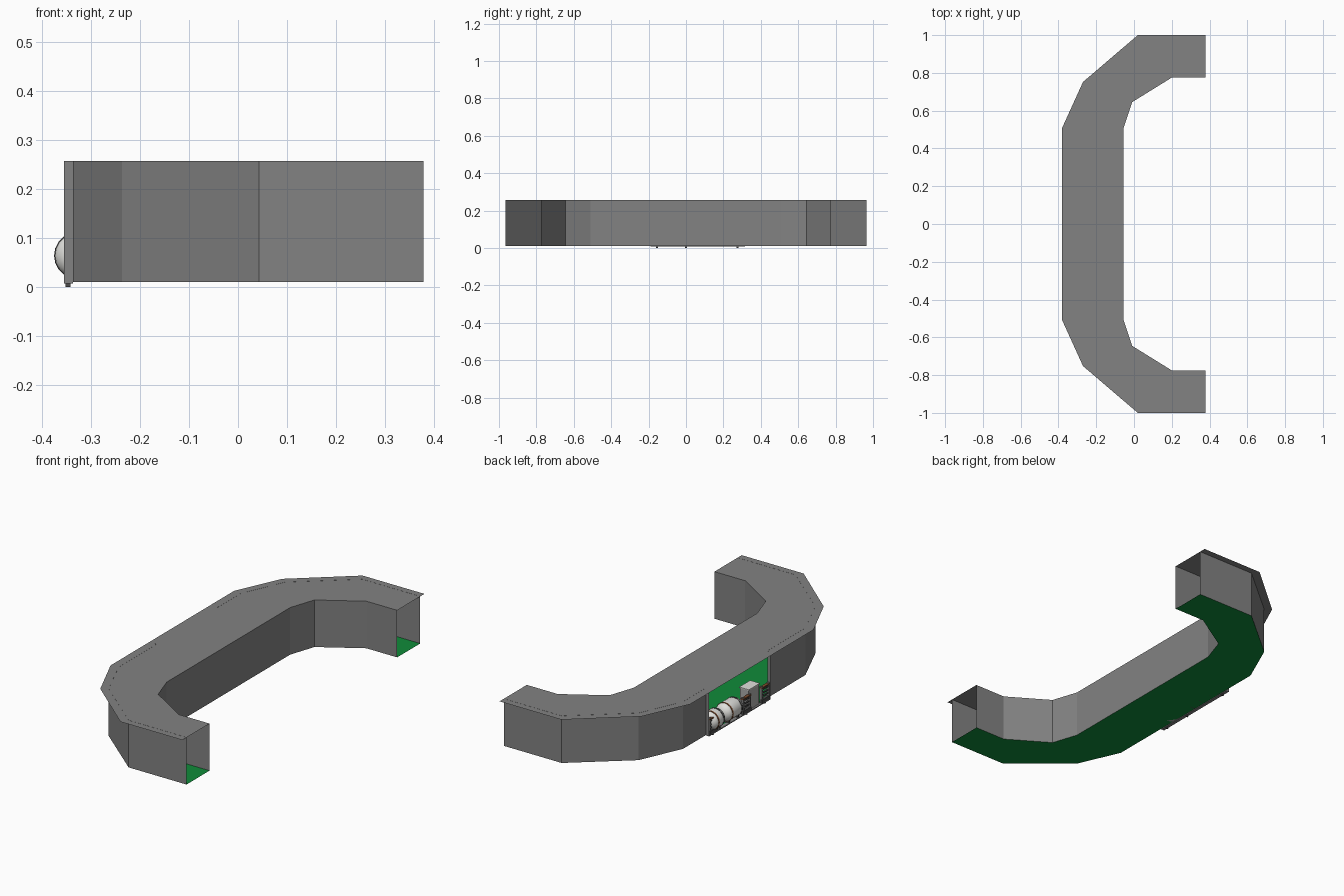
import bpy, bmesh, math
from mathutils import Matrix

if "Cube" in bpy.data.objects:
    bpy.data.objects.remove(bpy.data.objects["Cube"])


def material(name, rgb):
    m = bpy.data.materials.new(name)
    m.diffuse_color = (*rgb, 1)
    m.use_nodes = True
    m.node_tree.nodes["Principled BSDF"].inputs["Base Color"].default_value = m.diffuse_color
    return m


GREY = material("concrete grey", (0.225, 0.225, 0.225))
GREEN = material("floor green", (0.005, 0.26, 0.042))
WHITE = material("tank white", (0.75, 0.75, 0.72))
LIGHT = material("cabinet grey", (0.42, 0.42, 0.41))
DARK = material("dark metal", (0.07, 0.07, 0.07))
BROWN = material("rust brown", (0.22, 0.08, 0.03))


def finish(name, bm, mat, smooth=False):
    me = bpy.data.meshes.new(name)
    bm.to_mesh(me)
    bm.free()
    me.materials.append(mat)
    ob = bpy.data.objects.new(name, me)
    bpy.context.collection.objects.link(ob)
    if smooth:
        for p in me.polygons:
            p.use_smooth = True
    return ob


def mirrored(half):
    """Continue a half outline (from +y end to middle) to the -y end."""
    return half + [(x, -y) for x, y in reversed(half)]


def strip(name, a, b, mat):
    """Quads between two equally long 3D paths."""
    bm = bmesh.new()
    va = [bm.verts.new(p) for p in a]
    vb = [bm.verts.new(p) for p in b]
    for i in range(len(a) - 1):
        bm.faces.new((va[i], va[i + 1], vb[i + 1], vb[i]))
    return finish(name, bm, mat)


def at(path, z):
    return [(x, y, z) for x, y in path]


def box(name, x0, x1, y0, y1, z0, z1, mat):
    bm = bmesh.new()
    bmesh.ops.create_cube(bm, size=1)
    bm.transform(Matrix.Translation(((x0 + x1) / 2, (y0 + y1) / 2, (z0 + z1) / 2))
                 @ Matrix.Diagonal((x1 - x0, y1 - y0, z1 - z0, 1)))
    return finish(name, bm, mat)


def lathe_y(name, profile, cx, cz, mat, n=20, smooth=True):
    """Surface of revolution about a y-parallel axis; profile is (y, radius)."""
    bm = bmesh.new()
    rings = [[bm.verts.new((cx + r * math.cos(k * math.tau / n), y,
                            cz + r * math.sin(k * math.tau / n))) for k in range(n)]
             for y, r in profile]
    for p, q in zip(rings, rings[1:]):
        for k in range(n):
            j = (k + 1) % n
            bm.faces.new((p[k], p[j], q[j], q[k]))
    bmesh.ops.remove_doubles(bm, verts=bm.verts, dist=1e-5)
    bmesh.ops.recalc_face_normals(bm, faces=bm.faces)
    return finish(name, bm, mat, smooth)


# Plan outlines
Z0, Z1 = 0.01, 0.256
roof_out = mirrored([(0.378, 1), (0.02, 1), (-0.27, 0.752), (-0.38, 0.51)])
inner = mirrored([(0.378, 0.775), (0.2, 0.775), (-0.01, 0.645), (-0.055, 0.51)])
wall_half = [(0.378, 0.965), (0.043, 0.965), (-0.237, 0.73), (-0.337, 0.505)]
wall_out = mirrored(wall_half)

# Shell: roof, floor, inner wall
strip("roof", at(roof_out, Z1), at(inner, Z1), GREY)
strip("floor", at(wall_out, Z0), at(inner, Z0), GREEN)
strip("inner_wall", at(inner, Z0), at(inner, Z1), GREY)

# Outer wall in two runs, each ending in a jamb beside the opening
for name, s, end in (("outer_wall_back", 1, 0.315), ("outer_wall_front", -1, -0.19)):
    run = [(x, s * y) for x, y in wall_half] + [(-0.337, end), (-0.355, end)]
    strip(name, at(run, Z0), at(run, Z1 + 0.0005), GREY)

# Sill under the opening
box("opening_sill", -0.355, -0.337, -0.19, 0.315, 0.007, 0.012, GREY)

# Storage tanks with domed ends and straps
CX, CZ, R = -0.327, 0.064, 0.047
for name, y0, y1 in (("small_tank", 0.185, 0.295), ("large_tank", 0.035, 0.18)):
    d = 0.035
    prof = [(y0 + d - d * math.cos(t), R * math.sin(t))
            for t in (i * math.pi / 12 for i in range(7))]
    prof += [(y0 + y1 - y, r) for y, r in reversed(prof)]
    lathe_y(name, prof, CX, CZ, WHITE)
    for i, y in enumerate((y0 + d, y1 - d)):
        r = R + 0.0012
        lathe_y(f"{name}_strap_{i + 1}",
                [(y - 0.004, R - 0.002), (y - 0.004, r), (y + 0.004, r), (y + 0.004, R - 0.002)],
                CX, CZ, BROWN if i else DARK, smooth=False)
        box(f"{name}_saddle_{i + 1}", CX - 0.025, CX + 0.025, y - 0.004, y + 0.004,
            Z0, 0.03, DARK)

# Cabinet
box("cabinet", -0.345, -0.295, -0.11, -0.025, Z0, 0.115, LIGHT)
box("cabinet_lid", -0.348, -0.292, -0.113, -0.022, 0.115, 0.12, WHITE)

# Barrier frames: posts, rails, brown top rail and foot
for i, y in enumerate((0.275, 0.0, -0.155)):
    n = f"barrier_{i + 1}"
    for j, o in enumerate((-0.028, 0.028)):
        box(f"{n}_post_{j + 1}", -0.354, -0.340, y + o - 0.004, y + o + 0.004, Z0, 0.098, GREY)
    box(n + "_base", -0.355, -0.339, y - 0.033, y + 0.033, Z0, 0.03, DARK)
    for j, z in enumerate((0.045, 0.061, 0.079)):
        box(f"{n}_rail_{j + 1}", -0.351, -0.343, y - 0.03, y + 0.03, z - 0.003, z + 0.003, DARK)
    box(n + "_top_rail", -0.355, -0.339, y - 0.033, y + 0.033, 0.088, 0.094, BROWN)
    box(n + "_foot", -0.352, -0.342, y - 0.005, y + 0.005, 0, Z0, DARK)
